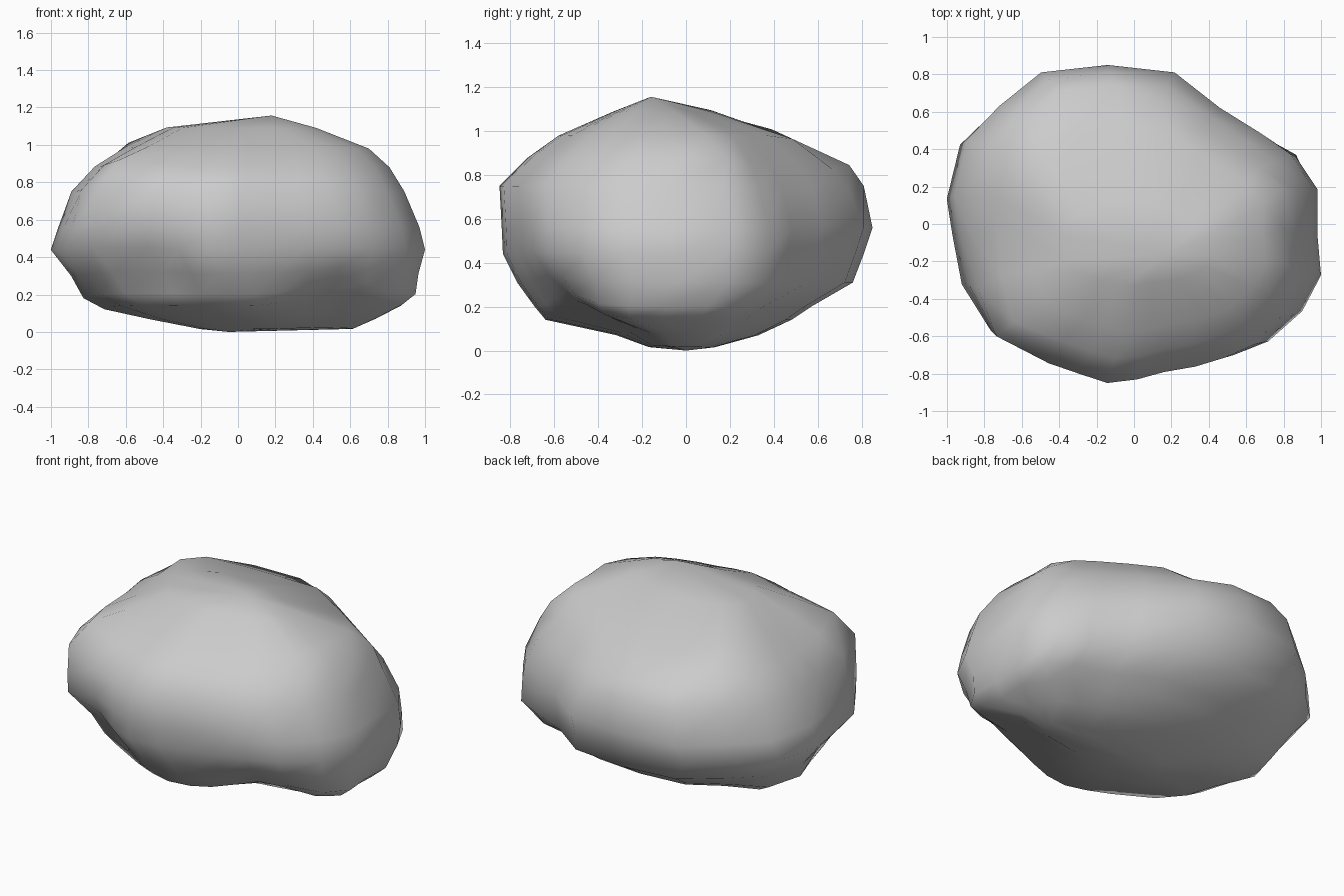
import bpy, bmesh, math
from mathutils import Vector

if "Cube" in bpy.data.objects:
    bpy.data.objects.remove(bpy.data.objects["Cube"])

# plan outline of the boulder, counter-clockwise
outline = [(-1, .15), (-.97, -.05), (-.92, -.32), (-.79, -.57), (-.5, -.73), (-.32, -.8),
           (-.16, -.85), (.02, -.83), (.18, -.79), (.37, -.76), (.55, -.71), (.72, -.64),
           (.9, -.47), (1, -.27), (.98, -.04), (.98, .2), (.86, .37), (.7, .48),
           (.47, .62), (.22, .81), (-.15, .85), (-.52, .81), (-.75, .63), (-.93, .45)]

# each level: z, then the x and y extents of the cross-section
levels = [(.015, -.2, .62, -.17, .13), (.07, -.46, .74, -.32, .33), (.14, -.69, .88, -.64, .48),
          (.2, -.8, .95, -.69, .57), (.31, -.88, .965, -.77, .76), (.44, -1, 1, -.835, .81),
          (.56, -.96, .97, -.84, .85), (.75, -.89, .89, -.85, .81), (.88, -.76, .81, -.72, .76),
          (.98, -.59, .7, -.58, .52), (1.09, -.38, .42, -.33, .12)]

# local dents and bulges: centre, push, radius
dents = [((-.52, -.60, .33), (.04, .13, .02), .19),   # hollow under the front left lobe
         ((-.62, -.50, .82), (-.05, -.05, .04), .25),  # front left shoulder
         ((-.43, .38, .98), (-.06, .02, .045), .27),   # back left shoulder
         ((.55, -.5, .11), (-.03, .05, .09), .25),     # raised front right underside
         ((.78, .32, .18), (.05, .07, 0), .2),         # back right foot
         ((-.72, .15, .17), (-.04, .02, -.03), .2)]    # left foot

# flat worn facets: a point on the facet and its outward direction
facets = [((.305, .436, .97), (.454, .659, .598)),     # back right slope
          ((.213, .149, 1.12), (.0, .42, .91)),        # back of the top
          ((-.79, -.57, .5), (-.48, -.87, 0)),         # front left flank
          ((-.77, -.57, .47), (-.62, -.56, -.55))]     # under the lobe


def shape(p):
    q = p.copy()
    for centre, push, r in dents:
        q += Vector(push) * math.exp(-((p - Vector(centre)).length / r) ** 2)
    for point, direction in facets:
        d = Vector(direction).normalized()
        q -= d * max(0, (q - Vector(point)).dot(d))
    return q


bm = bmesh.new()
rings = []
for z, x0, x1, y0, y1 in levels:
    rings.append([bm.verts.new(shape(Vector(((x0 + x1) / 2 + (x1 - x0) / 2 * x,
                                             (y0 + y1) / 2 + (y1 - y0) / 2 * y / .85, z))))
                  for x, y in outline])

# skin between levels, then close the bottom and the peak
n = len(outline)
for a, b in zip(rings, rings[1:]):
    for i in range(n):
        j = (i + 1) % n
        bm.faces.new((a[i], a[j], b[j], b[i]))
base = bm.verts.new((-.05, 0, 0))
peak = bm.verts.new((.18, -.16, 1.157))
for i in range(n):
    j = (i + 1) % n
    bm.faces.new((rings[0][j], rings[0][i], base))
    bm.faces.new((rings[-1][i], rings[-1][j], peak))
bmesh.ops.recalc_face_normals(bm, faces=bm.faces)

mesh = bpy.data.meshes.new("boulder")
bm.to_mesh(mesh)
bm.free()
boulder = bpy.data.objects.new("boulder", mesh)
bpy.context.collection.objects.link(boulder)
for f in mesh.polygons:
    f.use_smooth = True
